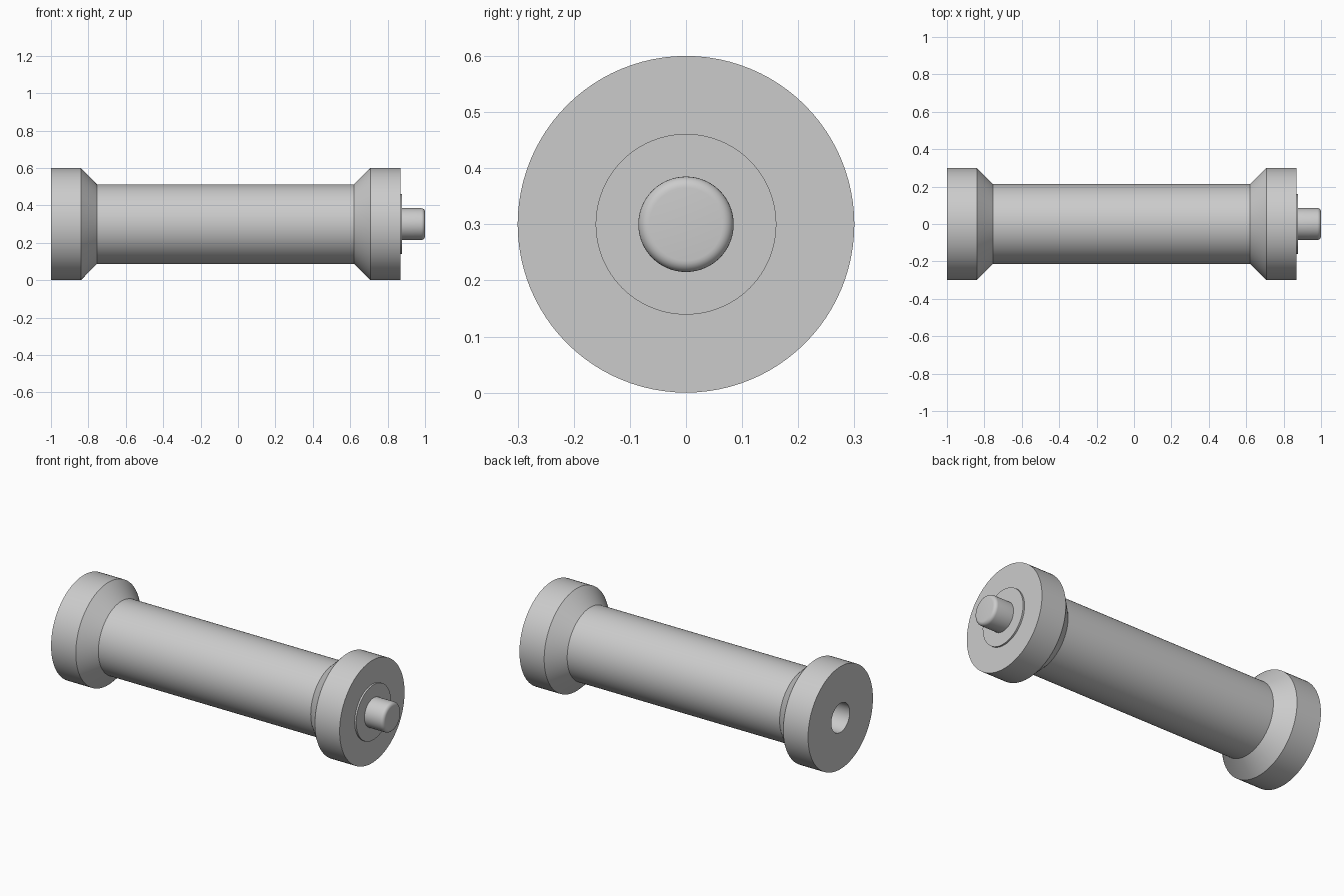
import bpy, bmesh
from math import sin, cos, pi, radians
from mathutils import Matrix

cube = bpy.data.objects.get("Cube")
if cube:
    bpy.data.objects.remove(cube)

AXIS_Z = 0.3
SIDES = 96

grey = bpy.data.materials.new("plain grey")
grey.use_nodes = True
colour = (0.6, 0.6, 0.6, 1)
grey.diffuse_color = colour
grey.node_tree.nodes["Principled BSDF"].inputs["Base Color"].default_value = colour


def lathe(name, profile):
    """Turn (x, radius) points about the long axis into a solid."""
    bm = bmesh.new()
    verts = [bm.verts.new((x, 0, r)) for x, r in profile]
    edges = [bm.edges.new(pair) for pair in zip(verts, verts[1:])]
    bmesh.ops.spin(bm, geom=verts + edges, cent=(0, 0, 0), axis=(1, 0, 0),
                   angle=2 * pi, steps=SIDES, use_merge=True)
    bmesh.ops.remove_doubles(bm, verts=bm.verts, dist=1e-5)
    bmesh.ops.recalc_face_normals(bm, faces=bm.faces)
    bm.transform(Matrix.Translation((0, 0, AXIS_Z)))
    mesh = bpy.data.meshes.new(name)
    bm.to_mesh(mesh)
    bm.free()
    obj = bpy.data.objects.new(name, mesh)
    bpy.context.collection.objects.link(obj)
    mesh.materials.append(grey)
    bpy.ops.object.select_all(action='DESELECT')
    obj.select_set(True)
    bpy.context.view_layer.objects.active = obj
    bpy.ops.object.shade_smooth_by_angle(angle=radians(30))
    return obj


# Barrel with flared end flanges and a round socket in the right end
lathe("spool_body", [
    (-0.8, 0), (-0.8, 0.085), (-1, 0.085), (-1, 0.3), (-0.84, 0.3),
    (-0.755, 0.213), (0.62, 0.213), (0.708, 0.3), (0.868, 0.3), (0.868, 0)])

# Thin raised collar around the pin
lathe("pin_collar", [(0.86, 0), (0.86, 0.161), (0.878, 0.161), (0.878, 0)])

# Pin with a rounded tip edge
R, FILLET, STEPS = 0.085, 0.02, 6
arc = [(1 - FILLET + FILLET * sin(a), R - FILLET + FILLET * cos(a))
       for a in (i * pi / 2 / STEPS for i in range(STEPS + 1))]
lathe("end_pin", [(0.87, 0), (0.87, R)] + arc + [(1, 0)])
